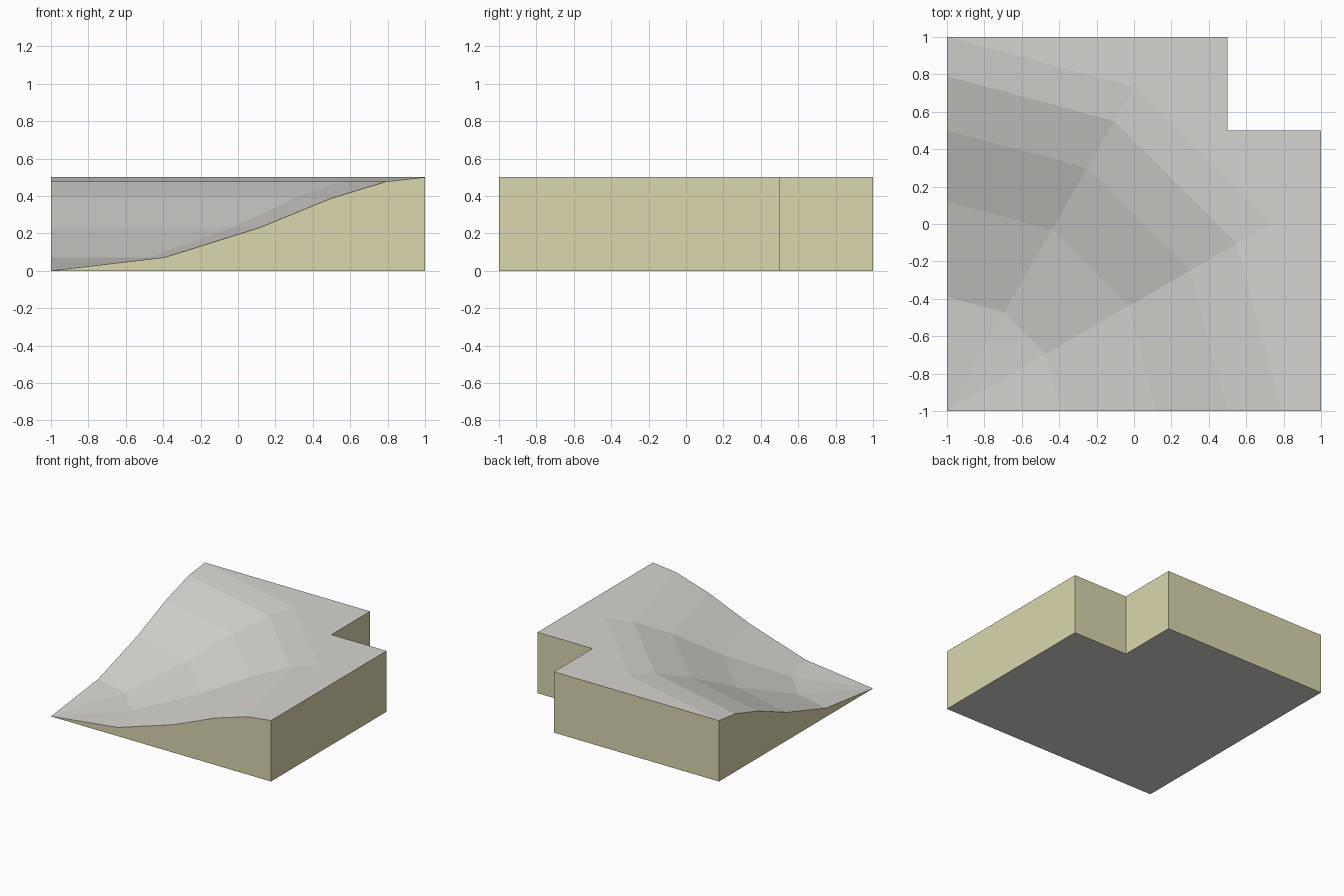
import bpy
import bmesh
from math import cos, sin, radians

default = bpy.data.objects.get("Cube")
if default:
    bpy.data.objects.remove(default, do_unlink=True)


def material(name, colour):
    mat = bpy.data.materials.new(name)
    mat.use_nodes = True
    mat.diffuse_color = (*colour, 1)
    bsdf = mat.node_tree.nodes["Principled BSDF"]
    bsdf.inputs["Base Color"].default_value = (*colour, 1)
    bsdf.inputs["Roughness"].default_value = 1
    return mat


GROUND, SIDE = 0, 1
materials = [material("pale_grey", (0.672, 0.665, 0.631)),
             material("sandy_olive", (0.701, 0.680, 0.423))]

TOP = 0.5
# Slope profile: distance from the low corner, height
profile = [(0.61, 0.072), (1.12, 0.232), (1.5, 0.388), (1.79, 0.476), (2, TOP)]

bm = bmesh.new()


def face(verts, index):
    bm.faces.new(verts).material_index = index


# Sloping hollow: the profile swept a quarter turn about the low corner
apex = bm.verts.new((-1, -1, 0))
rings = [[bm.verts.new((r * cos(radians(a)) - 1, r * sin(radians(a)) - 1, z))
          for a in (0, 30, 60, 90)] for r, z in profile]
for i in range(3):
    face([apex, rings[0][i], rings[0][i + 1]], GROUND)
    for inner, outer in zip(rings, rings[1:]):
        face([inner[i], outer[i], outer[i + 1], inner[i + 1]], GROUND)

# Level ground around the hollow, with the notched far corner
rim = rings[-1]
notch = [bm.verts.new((x, y, TOP)) for x, y in ((1, 0.5), (0.5, 0.5), (0.5, 1))]
upper = [rim[0], *notch, rim[-1]]
face(upper + rim[-2:0:-1], GROUND)

# Straight outer walls
lower = [bm.verts.new((v.co.x, v.co.y, 0)) for v in upper]
for i in range(len(upper) - 1):
    face([lower[i], lower[i + 1], upper[i + 1], upper[i]], SIDE)

# Walls that taper down to the low corner
face([apex, lower[0]] + [ring[0] for ring in reversed(rings)], SIDE)
face([apex] + [ring[-1] for ring in rings] + [lower[-1]], SIDE)

# Underside
face([apex] + lower[::-1], GROUND)

bmesh.ops.recalc_face_normals(bm, faces=bm.faces[:])
mesh = bpy.data.meshes.new("terrain_corner_tile")
bm.to_mesh(mesh)
bm.free()
for mat in materials:
    mesh.materials.append(mat)
tile = bpy.data.objects.new("terrain_corner_tile", mesh)
bpy.context.collection.objects.link(tile)
